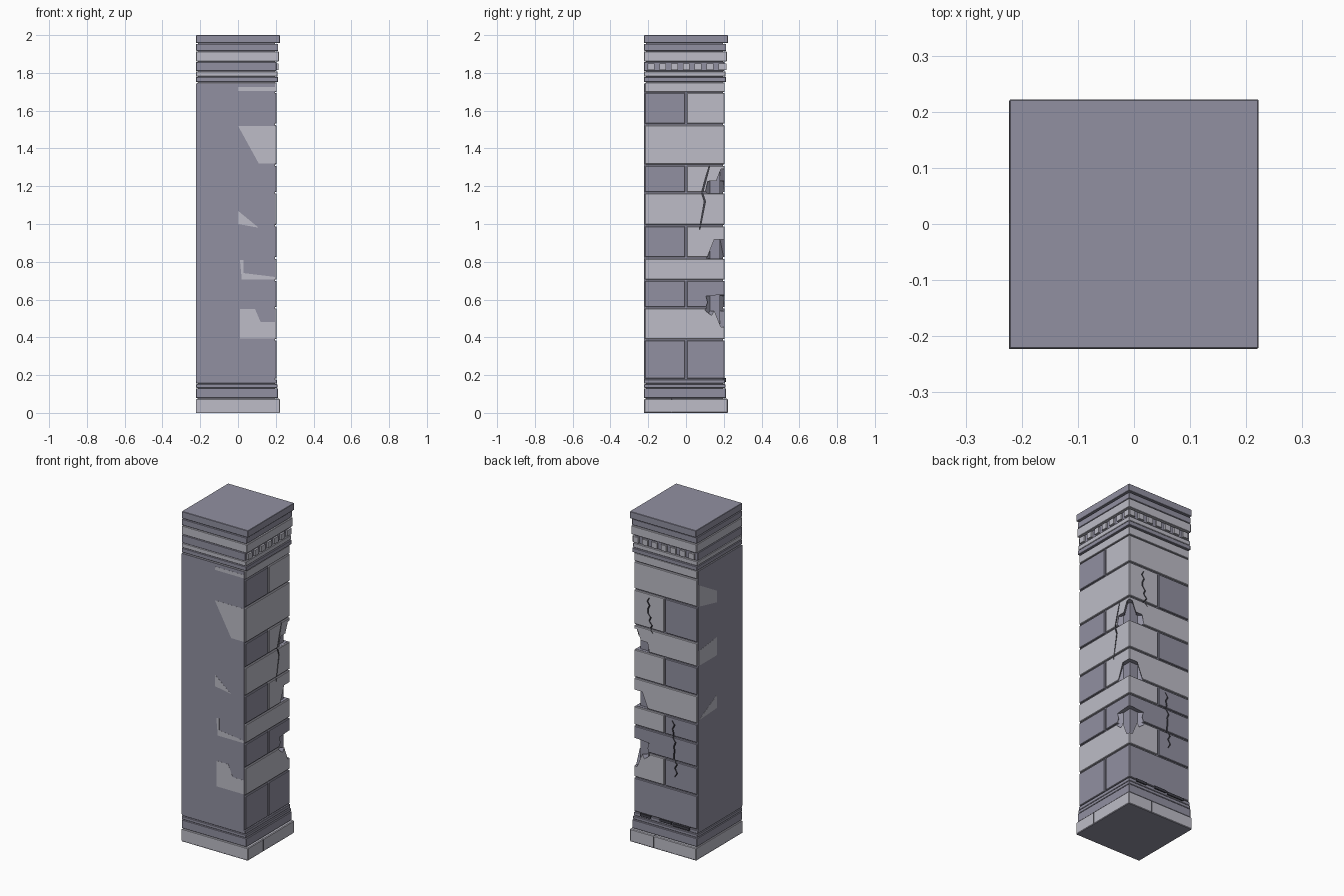
import bpy, bmesh, math, random
from mathutils import Vector

if "Cube" in bpy.data.objects:
    bpy.data.objects.remove(bpy.data.objects["Cube"])

random.seed(4)
FLAT = -0.222          # plane of the two plain sides (-x and -y)
R2 = math.sqrt(0.5)


def material(name, rgb):
    m = bpy.data.materials.new(name)
    m.diffuse_color = (*rgb, 1)
    m.use_nodes = True
    m.node_tree.nodes["Principled BSDF"].inputs["Base Color"].default_value = m.diffuse_color
    return m


LIGHT = material("light_stone", (0.51, 0.505, 0.57))
DARK = material("dark_stone", (0.285, 0.28, 0.355))
BLACK = material("crack_shadow", (0.05, 0.05, 0.065))


def make_object(name, bm, mat):
    bmesh.ops.recalc_face_normals(bm, faces=bm.faces)
    me = bpy.data.meshes.new(name)
    bm.to_mesh(me)
    bm.free()
    me.materials.append(mat)
    ob = bpy.data.objects.new(name, me)
    bpy.context.collection.objects.link(ob)
    return ob


def box(name, x, y, z, mat, bevel=0.0):
    bm = bmesh.new()
    bmesh.ops.create_cube(bm, size=1)
    for v in bm.verts:
        v.co = [r[0] if c < 0 else r[1] for c, r in zip(v.co, (x, y, z))]
    if bevel:
        bmesh.ops.bevel(bm, geom=bm.edges[:], offset=bevel, segments=1, affect='EDGES')
    return make_object(name, bm, mat)


def prism(name, pts, offset, mat):
    bm = bmesh.new()
    f = bm.faces.new([bm.verts.new(p) for p in pts])
    new = bmesh.ops.extrude_face_region(bm, geom=[f])['geom']
    bmesh.ops.translate(bm, vec=offset, verts=[g for g in new if isinstance(g, bmesh.types.BMVert)])
    return make_object(name, bm, mat)


def corner_chip(half, depth=0.305):
    # half outline as (y on the x face, z), mirrored over the corner
    out = []
    for side, pts in ((-1, half), (1, half[::-1])):
        for y, z in pts:
            d = side * (0.205 - y) * R2
            out.append(Vector((depth / 2 - d * R2, depth / 2 + d * R2, z)))
    return prism("chip_cutter", out, (0.12, 0.12, 0), DARK)


def crack(path, on_x, width=0.007):
    n = len(path)
    left, right = [], []
    for i, (u, z) in enumerate(path):
        w = width * (0.25 if i in (0, n - 1) else 0.5)
        left.append((u - w, z))
        right.append((u + w, z))
    pts = [(0.19, u, z) if on_x else (u, 0.19, z) for u, z in left + right[::-1]]
    return prism("crack_cutter", pts, (0.06, 0, 0) if on_x else (0, 0.06, 0), BLACK)


def zigzag(u, z0, z1, n):
    return [(u + 0.02 * (0.5 - i / n) + random.choice((-1, 1)) * random.uniform(0.004, 0.013),
             z1 + (z0 - z1) * i / n) for i in range(n + 1)]


def span(ob):
    zs = [v.co.z for v in ob.data.vertices]
    return min(zs), max(zs)


# inner core, and the plain backing of the two flat sides
core = box("mortar_core", (-0.213, 0.196), (-0.213, 0.196), (0.004, 1.99), DARK)
box("front_plain_face", (FLAT, 0.195), (FLAT, -0.205), (0.165, 1.745), DARK)
box("left_plain_face", (FLAT, -0.205), (FLAT, 0.195), (0.165, 1.745), DARK)

# pale patches on the flat sides
for pts in ([(0, 1.52), (0.195, 1.52), (0.195, 1.32), (0.11, 1.32)],
            [(0, 1.07), (0.11, 0.98), (0, 1.0)],
            [(0.01, 0.81), (0.03, 0.81), (0.03, 0.74), (0.195, 0.72), (0.195, 0.705), (0.02, 0.705)],
            [(0.01, 0.55), (0.09, 0.55), (0.12, 0.48), (0.195, 0.48), (0.195, 0.395), (0.01, 0.395)],
            [(0, 1.725), (0.195, 1.725), (0.195, 1.705), (0, 1.705)]):
    prism("front_patch", [(x, FLAT - 0.0006, z) for x, z in pts], (0, 0.002, 0), LIGHT)
for pts in ([(0.195, 1.66), (0.02, 1.56), (0.02, 1.49), (0.195, 1.53)],
            [(0.195, 1.26), (0.02, 1.28), (0.02, 1.17), (0.195, 1.17)],
            [(0.195, 0.84), (0.02, 0.93), (0.02, 0.85)]):
    prism("left_patch", [(FLAT - 0.0006, y, z) for y, z in pts], (0.002, 0, 0), LIGHT)

# stone courses: alternate rows split across y and x so the corner interlocks
rows = [0.177, 0.387, 0.557, 0.702, 0.82, 0.992, 1.165, 1.312, 1.527, 1.697]
stones = []
for i, (a, b) in enumerate(zip(rows, rows[1:])):
    g, e = 0.004, 0.205
    for lo, hi in ((-0.217, -g), (g, e)):
        full, part = (-0.217, e), (lo, hi)
        x, y = (full, part) if i % 2 == 0 else (part, full)
        mat = LIGHT if lo > 0 and i not in (0, 2) else DARK
        stones.append(box(f"stone_{i + 1}", x, y, (a + g, b - g), mat, 0.003))
box("frieze", (-0.217, 0.205), (-0.217, 0.205), (1.699, 1.748), LIGHT, 0.002)

# stone left standing behind the broken corners
box("broken_corner", (0.05, 0.179), (0.05, 0.179), (0.42, 1.31), DARK)

# base mouldings, the plinth is split by a joint on each carved side
plinth = box("plinth", (FLAT, 0.222), (FLAT, 0.222), (0.0, 0.075), LIGHT, 0.004)
box("plinth_front_face", (FLAT - 0.0005, 0.219), (FLAT - 0.0005, 0.219), (0.003, 0.072), LIGHT)
box("plinth_underside", (FLAT, 0.22), (FLAT, 0.22), (-0.0005, 0.002), DARK)
mouldings = [plinth]
for z0, z1, e in ((0.079, 0.13, 0.212), (0.133, 0.152, 0.209), (0.155, 0.176, 0.206)):
    mouldings.append(box("base_moulding", (FLAT, e), (FLAT, e), (z0, z1), DARK, 0.002))

# capital mouldings
for z0, z1, e, mat in ((1.752, 1.778, 0.212, DARK), (1.781, 1.808, 0.209, LIGHT),
                       (1.81, 1.858, 0.203, DARK), (1.861, 1.913, 0.216, LIGHT),
                       (1.917, 1.954, 0.213, DARK), (1.958, 2.0, 0.222, DARK)):
    box("capital_moulding", (FLAT, e), (FLAT, e), (z0, z1), mat, 0.002)

# dentils on the two carved sides
for k in range(7):
    c = -0.186 + k * 0.0625
    box("dentil_right", (0.19, 0.214), (c - 0.018, c + 0.018), (1.815, 1.85), LIGHT)
    box("dentil_back", (c - 0.018, c + 0.018), (0.19, 0.214), (1.815, 1.85), LIGHT)

# dark rubble lying on the back ledge
for x0, x1, z0 in ((0.09, 0.16, 0.166), (-0.05, 0.03, 0.168), (-0.17, -0.06, 0.163)):
    box("ledge_rubble", (x0, x1), (0.19, 0.213), (z0, z0 + 0.016), BLACK)

# damage: corner chips, cracks and plinth joints
cutters = [
    corner_chip([(0.185, 1.29), (0.16, 1.228), (0.115, 1.226), (0.10, 1.162)]),
    corner_chip([(0.15, 0.918), (0.11, 0.818)]),
    corner_chip([(0.18, 0.625), (0.105, 0.618), (0.115, 0.585), (0.098, 0.545),
                 (0.135, 0.515), (0.15, 0.54), (0.185, 0.455)]),
    crack([(0.125, 1.31), (0.105, 1.24), (0.085, 1.165), (0.10, 1.12), (0.072, 0.97)], True),
    crack(zigzag(0.10, 1.29, 1.50, 9), False),
    crack(zigzag(-0.07, 0.46, 0.80, 13), False),
    crack([(-0.075, -0.01), (-0.075, 0.078)], True, 0.005),
    crack([(0.06, -0.01), (0.06, 0.078)], False, 0.005),
]
for ob in stones + mouldings + [core]:
    lo, hi = span(ob)
    for c in cutters:
        a, b = span(c)
        if a < hi and b > lo:
            m = ob.modifiers.new("damage", 'BOOLEAN')
            m.operation, m.solver, m.object = 'DIFFERENCE', 'EXACT', c
            m.material_mode = 'TRANSFER'
    bpy.context.view_layer.objects.active = ob
    for m in list(ob.modifiers):
        bpy.ops.object.modifier_apply(modifier=m.name)
for c in cutters:
    bpy.data.objects.remove(c, do_unlink=True)
